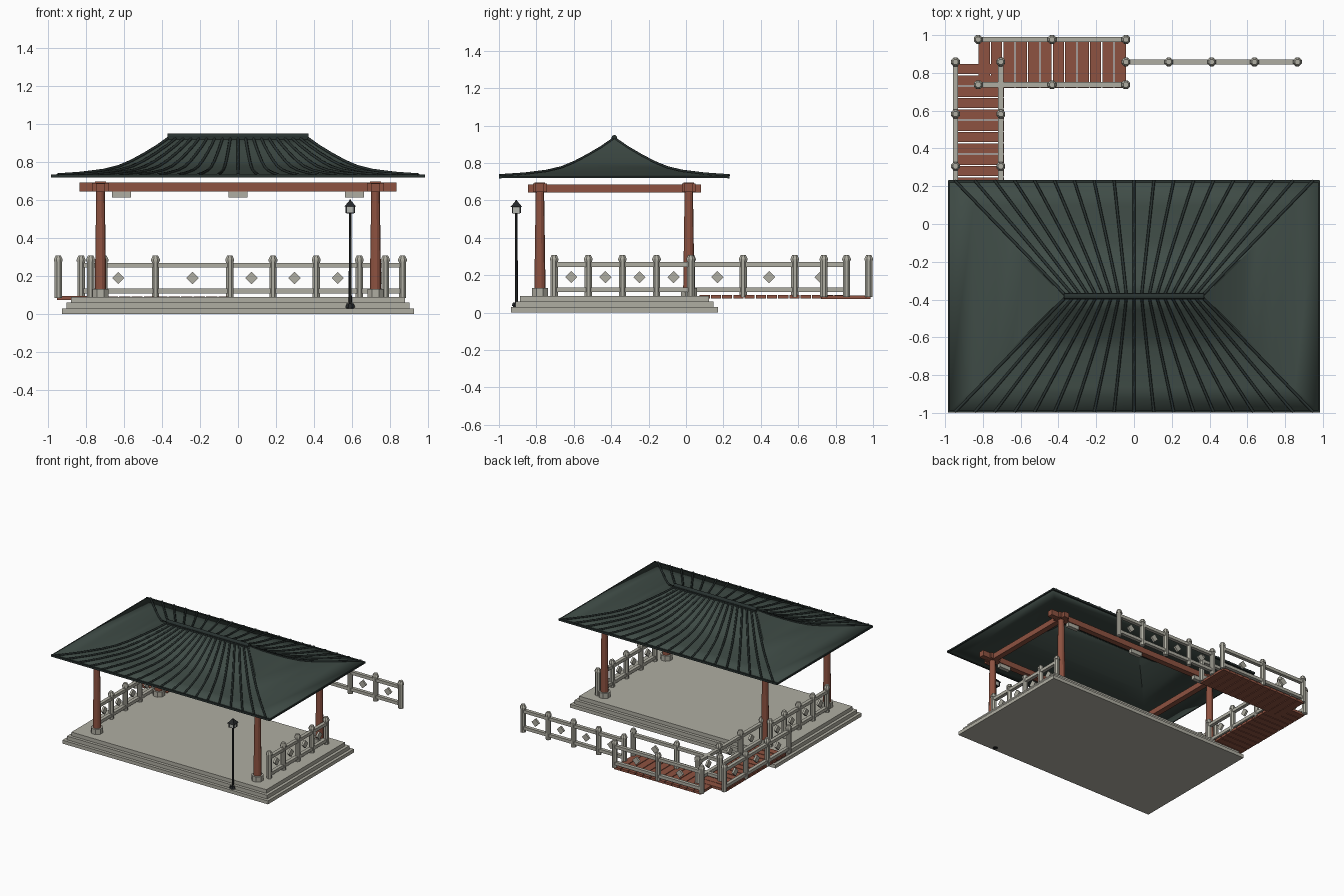
import bpy, bmesh, math
from mathutils import Vector, Matrix

if "Cube" in bpy.data.objects:
    bpy.data.objects.remove(bpy.data.objects["Cube"])


def material(name, rgb):
    m = bpy.data.materials.new(name)
    m.use_nodes = True
    m.diffuse_color = (*rgb, 1)
    m.node_tree.nodes["Principled BSDF"].inputs["Base Color"].default_value = (*rgb, 1)
    return m


STONE = material("pale stone", (0.43, 0.42, 0.36))
RED = material("red timber", (0.27, 0.085, 0.052))
ROOF = material("green roof tile", (0.05, 0.072, 0.062))
RIB = material("dark roof rib", (0.022, 0.032, 0.03))
IRON = material("black iron", (0.018, 0.02, 0.022))
GLASS = material("lamp glass", (0.45, 0.46, 0.43))

MID = -0.383            # y of the pavilion centre
COL_X, COL_Y = 0.723, 0.398


def finish(name, bm, mat):
    bmesh.ops.recalc_face_normals(bm, faces=bm.faces)
    me = bpy.data.meshes.new(name)
    bm.to_mesh(me)
    bm.free()
    me.materials.append(mat)
    ob = bpy.data.objects.new(name, me)
    bpy.context.collection.objects.link(ob)
    return ob


def box(bm, center, size, turn=Matrix()):
    mat = Matrix.Translation(center) @ turn @ Matrix.Diagonal((*size, 1))
    bmesh.ops.create_cube(bm, size=1, matrix=mat)


def cyl(bm, x, y, z0, z1, r0, r1, sides=8):
    turn = Matrix.Rotation(math.pi / sides, 4, 'Z')
    bmesh.ops.create_cone(bm, cap_ends=True, segments=sides, radius1=r0, radius2=r1,
                          depth=z1 - z0, matrix=Matrix.Translation((x, y, (z0 + z1) / 2)) @ turn)


# Stepped stone platform
bm = bmesh.new()
for i in range(3):
    inset = 0.024 * i
    z0 = 0.03 * i + (0.002 if i == 0 else 0)
    z1 = 0.03 * (i + 1)
    box(bm, (0, MID, (z0 + z1) / 2), (1.85 - 2 * inset, 1.106 - 2 * inset, z1 - z0))
finish("platform", bm, STONE)

# Columns with stone feet and timber capitals
feet, columns, capitals = bmesh.new(), bmesh.new(), bmesh.new()
for sx in (-1, 1):
    for sy in (-1, 1):
        x, y = sx * COL_X, MID + sy * COL_Y
        cyl(feet, x, y, 0.09, 0.132, 0.046, 0.046)
        cyl(columns, x, y, 0.13, 0.66, 0.031, 0.023, 12)
        box(capitals, (x, y, 0.667), (0.088, 0.074, 0.046))
        box(capitals, (x, y, 0.69), (0.056, 0.056, 0.014))
finish("column_feet", feet, STONE)
finish("columns", columns, RED)
finish("capitals", capitals, RED)

# Beams and the small blocks hung beneath the long ones
beams, blocks = bmesh.new(), bmesh.new()
for s in (-1, 1):
    box(beams, (0, MID + s * COL_Y, 0.668), (1.665, 0.045, 0.046))
    box(beams, (s * COL_X, MID, 0.664), (0.045, 0.925, 0.044))
    for x in (-0.612, 0, 0.612):
        box(blocks, (x, MID + s * COL_Y, 0.63), (0.1, 0.032, 0.032))
finish("beams", beams, RED)
finish("hanging_blocks", blocks, STONE)

# Curved hip roof: rings that spread out from the ridge line
RIDGE, EAVE = 0.37, 0.613
PROFILE = [(0, 0.928), (0.07, 0.88), (0.14, 0.839), (0.21, 0.802), (0.28, 0.773),
           (0.36, 0.754), (0.48, 0.739), (EAVE, 0.73)]
bm = bmesh.new()
rings = []
for o, z in PROFILE:
    h = o + 0.001
    rings.append([bm.verts.new((sx * (RIDGE + h), MID + sy * h, z))
                  for sx, sy in ((-1, -1), (1, -1), (1, 1), (-1, 1))])
for a, b in zip(rings, rings[1:]):
    for i in range(4):
        j = (i + 1) % 4
        bm.faces.new((a[i], a[j], b[j], b[i]))
roof = finish("roof", bm, ROOF)
mod = roof.modifiers.new("thickness", 'SOLIDIFY')
mod.thickness = 0.01
mod.offset = -1
bpy.context.view_layer.objects.active = roof
roof.select_set(True)
bpy.ops.object.shade_smooth_by_angle(angle=math.radians(25))

# Ribs fanning down the front and back slopes
cu = bpy.data.curves.new("roof_ribs", 'CURVE')
cu.dimensions = '3D'
cu.bevel_depth = 0.0075
cu.bevel_resolution = 1
cu.use_fill_caps = True
COUNT = 19
for sy in (-1, 1):
    for i in range(COUNT):
        u = (2 * i / (COUNT - 1) - 1) * 0.965
        sp = cu.splines.new('POLY')
        sp.points.add(len(PROFILE) - 1)
        for p, (o, z) in zip(sp.points, PROFILE):
            p.co = (u * (RIDGE + o), MID + sy * o, z + 0.004, 1)
cu.materials.append(RIB)
bpy.context.collection.objects.link(bpy.data.objects.new("roof_ribs", cu))

# Eave trim and ridge
bm = bmesh.new()
for s in (-1, 1):
    box(bm, (0, MID + s * (EAVE - 0.003), 0.726), (1.966, 0.012, 0.016))
    box(bm, (s * (RIDGE + EAVE - 0.003), MID, 0.725), (0.008, 1.226, 0.012))
finish("eave_trim", bm, RIB)
bm = bmesh.new()
bmesh.ops.create_cone(bm, cap_ends=True, segments=12, radius1=0.015, radius2=0.015, depth=0.74,
                      matrix=Matrix.Translation((0, MID, 0.935)) @ Matrix.Rotation(math.pi / 2, 4, 'Y'))
box(bm, (0, MID, 0.925), (0.74, 0.036, 0.012))
finish("ridge", bm, RIB)


# Stone fences: octagonal capped posts, two rails, a diamond in each bay
def fence(name, start, end, bays):
    bm = bmesh.new()
    a, b = Vector((*start, 0)), Vector((*end, 0))
    run = b - a
    turn = Matrix.Rotation(math.atan2(run.y, run.x), 4, 'Z')
    diamond = turn @ Matrix.Rotation(math.pi / 4, 4, 'Y')
    for i in range(bays + 1):
        p = a.lerp(b, i / bays)
        cyl(bm, p.x, p.y, 0.085, 0.28, 0.021, 0.021)
        cyl(bm, p.x, p.y, 0.278, 0.288, 0.025, 0.025)
        cyl(bm, p.x, p.y, 0.288, 0.308, 0.025, 0.015)
        if i < bays:
            q = a.lerp(b, (i + 0.5) / bays)
            box(bm, (q.x, q.y, 0.19), (0.046, 0.016, 0.046), diamond)
    c = (a + b) / 2
    for z in (0.257, 0.122):
        box(bm, (c.x, c.y, z), (run.length, 0.028, 0.025), turn)
    finish(name, bm, STONE)


fence("right_side_fence", (-0.775, -0.705), (-0.775, 0.025), 4)
fence("left_side_fence", (0.775, -0.705), (0.775, 0.025), 4)
fence("bridge_outer_fence", (-0.945, 0.03), (-0.945, 0.858), 3)
fence("bridge_inner_fence", (-0.705, 0.03), (-0.705, 0.858), 3)
fence("walk_back_fence", (-0.825, 0.977), (-0.043, 0.977), 2)
fence("walk_front_fence", (-0.825, 0.737), (-0.043, 0.737), 2)
fence("free_fence", (-0.043, 0.858), (0.865, 0.858), 4)

# Plank decks of the L-shaped bridge
bm = bmesh.new()
for i in range(13):
    box(bm, (-0.82, 0.1 + 0.06 * i, 0.085), (0.262, 0.054, 0.02))
finish("bridge_planks", bm, RED)
bm = bmesh.new()
for i in range(12):
    box(bm, (-0.793 + 0.0655 * i, 0.854, 0.083), (0.06, 0.266, 0.02))
finish("walk_planks", bm, RED)

# Lamp post
LX, LY = 0.59, -0.907
bm = bmesh.new()
cyl(bm, LX, LY, 0, 0.036, 0.02, 0.02)
cyl(bm, LX, LY, 0.036, 0.055, 0.027, 0.02)
cyl(bm, LX, LY, 0.05, 0.535, 0.009, 0.007)
box(bm, (LX, LY, 0.532), (0.04, 0.04, 0.006))
for sx in (-1, 1):
    for sy in (-1, 1):
        box(bm, (LX + sx * 0.021, LY + sy * 0.021, 0.55), (0.006, 0.006, 0.036))
cyl(bm, LX, LY, 0.565, 0.596, 0.044, 0.008, 4)
cyl(bm, LX, LY, 0.594, 0.603, 0.006, 0.004)
finish("lamp_post", bm, IRON)
bm = bmesh.new()
box(bm, (LX, LY, 0.55), (0.042, 0.042, 0.032))
finish("lamp_glass", bm, GLASS)
